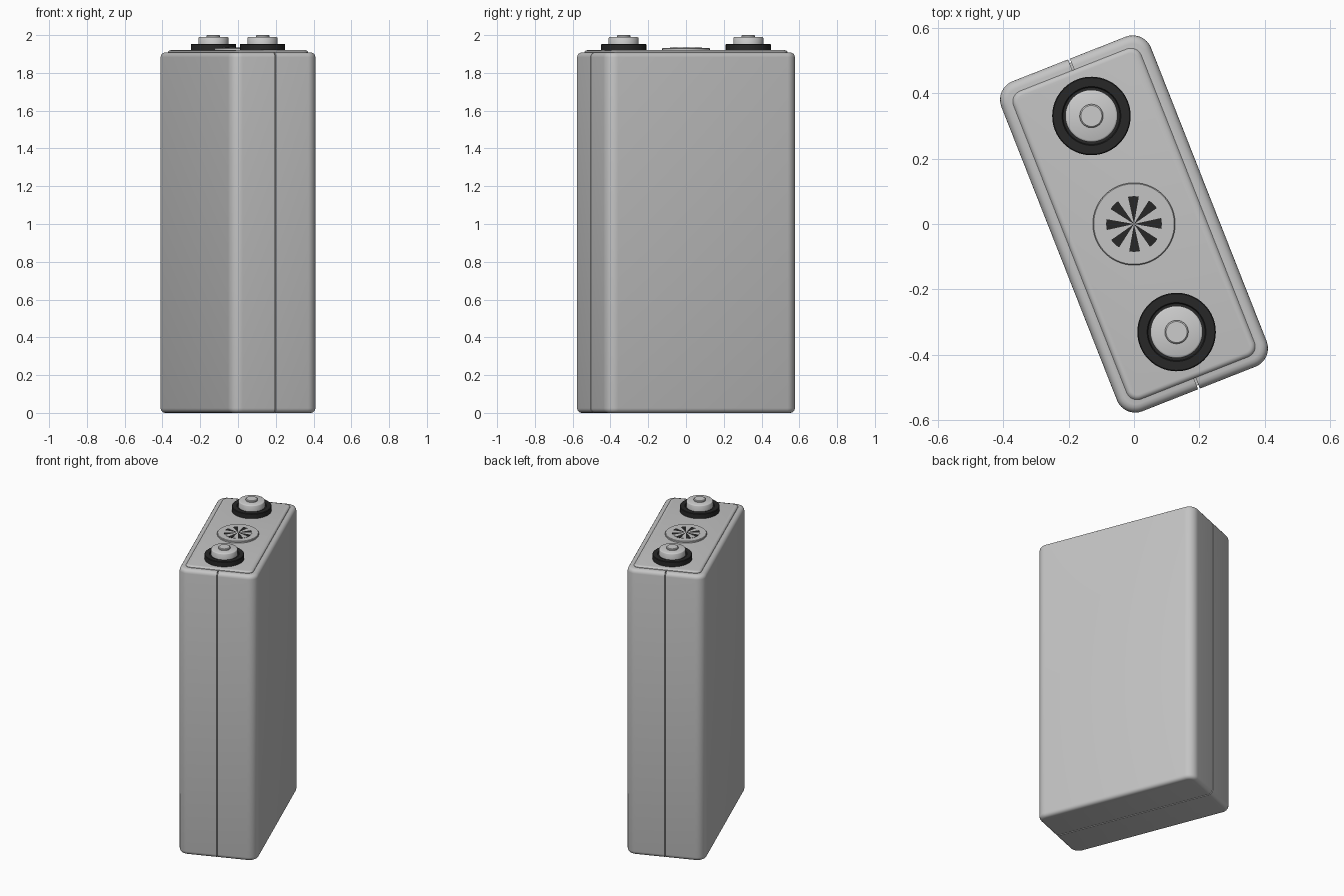
import bpy, bmesh, math

if "Cube" in bpy.data.objects:
    bpy.data.objects.remove(bpy.data.objects["Cube"])

TURN = math.radians(21.5)     # whole model is turned about z
HW, HL, R = 0.246, 0.542, 0.06


def material(name, v):
    m = bpy.data.materials.new(name)
    m.diffuse_color = (v, v, v, 1)
    m.use_nodes = True
    m.node_tree.nodes["Principled BSDF"].inputs["Base Color"].default_value = m.diffuse_color
    return m


GREY = material("case grey", 0.55)
METAL = material("terminal metal", 0.6)
DARK = material("dark rubber", 0.02)


def outline(hw, hl, r, n):
    """Rounded rectangle (a circle when hw = hl = r)."""
    pts = []
    for k, (sx, sy) in enumerate([(1, 1), (-1, 1), (-1, -1), (1, -1)]):
        for i in range(n + 1):
            a = math.pi / 2 * (k + i / n)
            pts.append((sx * (hw - r) + r * math.cos(a), sy * (hl - r) + r * math.sin(a)))
    return pts


def loft(hw, hl, r, profile, n=8):
    """Closed solid through outlines shrunk by inset at height z."""
    bm = bmesh.new()
    loops = []
    for inset, z in profile:
        loops.append([bm.verts.new((x, y, z)) for x, y in outline(hw - inset, hl - inset, r - inset, n)])
    for a, b in zip(loops, loops[1:]):
        for i in range(len(a)):
            j = (i + 1) % len(a)
            bm.faces.new((a[i], a[j], b[j], b[i]))
    bm.faces.new(loops[0][::-1])
    bm.faces.new(loops[-1])
    bmesh.ops.remove_doubles(bm, verts=bm.verts, dist=1e-5)
    bmesh.ops.recalc_face_normals(bm, faces=bm.faces)
    return bm


def finish(bm, name, mats, y=0.0):
    me = bpy.data.meshes.new(name)
    bm.to_mesh(me)
    bm.free()
    ob = bpy.data.objects.new(name, me)
    bpy.context.collection.objects.link(ob)
    for m in mats:
        me.materials.append(m)
    ob.rotation_euler.z = TURN
    ob.location = (-math.sin(TURN) * y, math.cos(TURN) * y, 0)
    bpy.ops.object.select_all(action='DESELECT')
    ob.select_set(True)
    bpy.context.view_layer.objects.active = ob
    bpy.ops.object.shade_smooth_by_angle(angle=math.radians(35))
    return ob


def rounded(z0, z1, b, steps=4):
    """Profile of a slab with both rims rounded by b."""
    arc = [math.pi / 2 * i / steps for i in range(steps + 1)]
    low = [(b * (1 - math.sin(a)), z0 + b * (1 - math.cos(a))) for a in arc]
    return low + [(i, z0 + z1 - z) for i, z in reversed(low)]


# case: one half, mirrored across the narrow seam
bm = loft(HW, HL, R, rounded(0, 1.908, 0.025))
cut = bmesh.ops.bisect_plane(bm, geom=bm.verts[:] + bm.edges[:] + bm.faces[:],
                             plane_co=(0.003, 0, 0), plane_no=(1, 0, 0), clear_inner=True)
rim = [e for e in cut['geom_cut'] if isinstance(e, bmesh.types.BMEdge)]
bmesh.ops.edgeloop_fill(bm, edges=rim)
bmesh.ops.recalc_face_normals(bm, faces=bm.faces)
case = finish(bm, "case_halves", [GREY])
case.modifiers.new("Mirror", 'MIRROR').use_mirror_merge = False

# core seen at the bottom of the seam
finish(loft(0.02, HL - 0.012, 0.015, [(0, 0.012), (0, 1.896)], 2), "seam_core", [GREY])

# raised lid panel with a soft edge
finish(loft(HW - 0.036, HL - 0.036, 0.035,
            [(0, 1.90), (0, 1.911), (0.004, 1.916), (0.009, 1.919), (0.015, 1.92)]),
       "lid_panel", [GREY])

# vent cap with a spoked grille
finish(loft(0.126, 0.126, 0.126, [(0, 1.915), (0, 1.929), (0.003, 1.932)], 16), "vent_cap", [GREY])
bm = loft(0.085, 0.085, 0.085, [(0, 1.931), (0, 1.9335), (0.03, 1.9335), (0.06, 1.9335)], 20)
bmesh.ops.poke(bm, faces=[f for f in bm.faces if len(f.verts) > 4])
for f in bm.faces:
    c = f.calc_center_median()
    a = math.atan2(c.y, c.x) + TURN
    f.material_index = 1 if math.cos(8 * a) > -0.05 else 0
finish(bm, "vent_grille", [GREY, DARK])

# two terminals, each a rubber collar, a metal cap and a centre contact
for tag, y in (("back", 0.355), ("front", -0.355)):
    finish(loft(0.12, 0.12, 0.12, [(0, 1.915), (0, 1.95), (0.003, 1.953), (0.03, 1.953),
                                   (0.033, 1.948)], 16), tag + "_collar", [DARK], y)
    finish(loft(0.08, 0.08, 0.08, [(0, 1.94), (0, 1.984), (0.002, 1.987), (0.006, 1.989)], 16),
           tag + "_terminal", [METAL], y)
    finish(loft(0.036, 0.036, 0.036, [(0, 1.98), (0, 1.996), (0.004, 2.0)], 12),
           tag + "_contact", [METAL], y)
